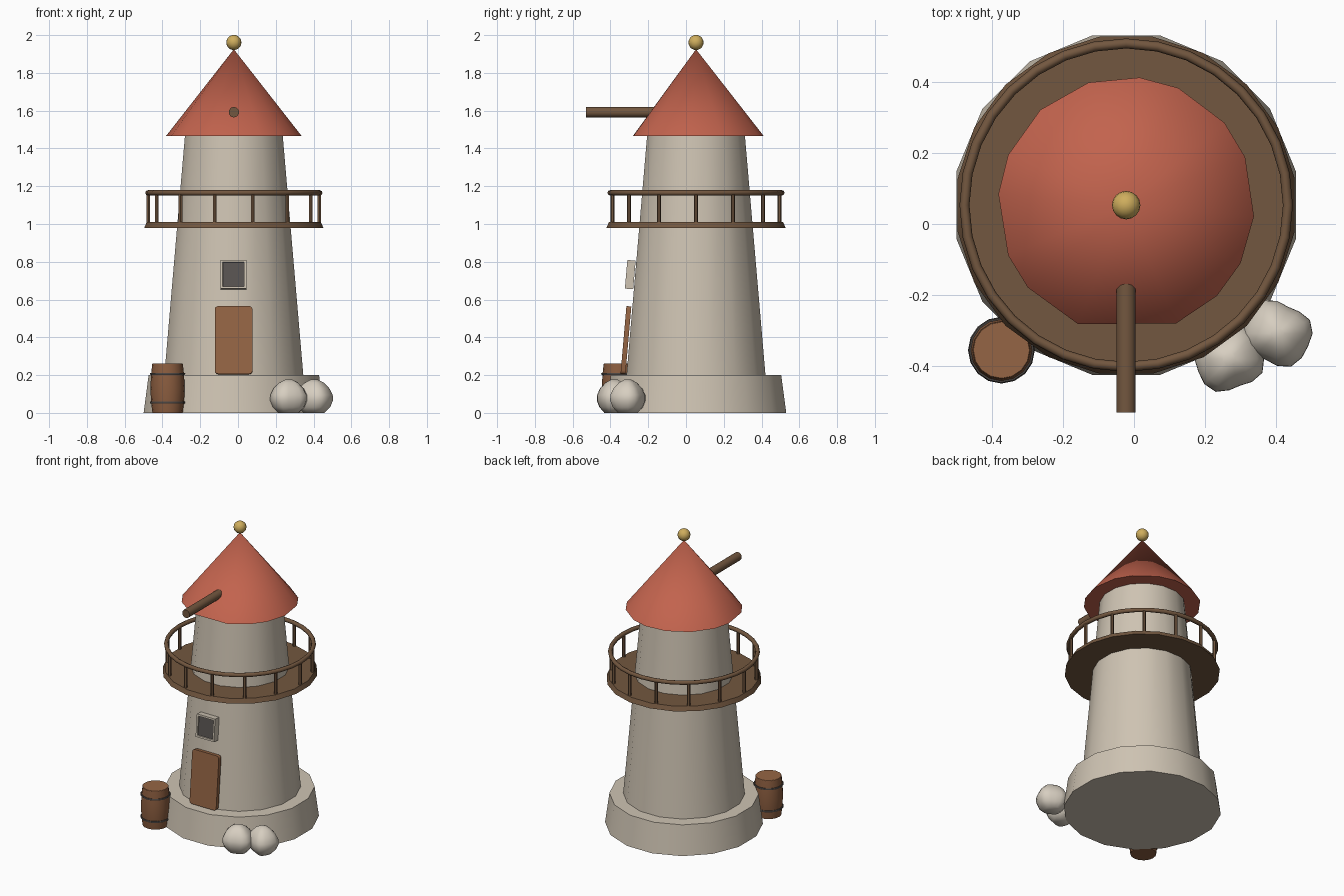
import bpy, bmesh, math
from mathutils import Matrix, Vector

if "Cube" in bpy.data.objects:
    bpy.data.objects.remove(bpy.data.objects["Cube"])

CX, CY = -0.022, 0.053          # tower axis
TAU = 2 * math.pi
LEAN = math.atan(0.11 / 1.265)  # slope of the tower wall


def material(name, r, g, b):
    m = bpy.data.materials.new(name)
    m.diffuse_color = (r, g, b, 1)
    m.use_nodes = True
    m.node_tree.nodes["Principled BSDF"].inputs["Base Color"].default_value = m.diffuse_color
    return m


STONE = material("plaster", 0.62, 0.55, 0.45)
ROOF = material("red roof", 0.54, 0.125, 0.075)
WOOD = material("dark wood", 0.17, 0.095, 0.05)
DOOR = material("door wood", 0.30, 0.13, 0.058)
BARREL = material("barrel wood", 0.26, 0.11, 0.05)
GOLD = material("gold", 0.62, 0.42, 0.11)
ROCK = material("rock", 0.68, 0.62, 0.53)
IRON = material("iron", 0.07, 0.06, 0.055)
GLASS = material("window glass", 0.10, 0.09, 0.085)


def finish(bm, name, mats, smooth=True, angle=35):
    bmesh.ops.recalc_face_normals(bm, faces=bm.faces)
    me = bpy.data.meshes.new(name)
    bm.to_mesh(me)
    bm.free()
    ob = bpy.data.objects.new(name, me)
    bpy.context.collection.objects.link(ob)
    for m in mats:
        me.materials.append(m)
    if smooth:
        bpy.ops.object.select_all(action='DESELECT')
        ob.select_set(True)
        bpy.context.view_layer.objects.active = ob
        bpy.ops.object.shade_smooth_by_angle(angle=math.radians(angle))
    return ob


def lathe(name, profile, angles, x, y, mat, shape=lambda a: 1.0, **kw):
    """Closed solid from (radius, z) rings; radius 0 becomes a point."""
    bm = bmesh.new()
    rings = []
    for r, z in profile:
        if r == 0:
            rings.append([bm.verts.new((x, y, z))])
        else:
            rings.append([bm.verts.new((x + r * shape(a) * math.cos(a),
                                        y + r * shape(a) * math.sin(a), z)) for a in angles])
    n = len(angles)
    for lo, hi in zip(rings, rings[1:]):
        for i in range(n):
            j = (i + 1) % n
            if len(hi) == 1:
                bm.faces.new((lo[i], lo[j], hi[0]))
            else:
                bm.faces.new((lo[i], lo[j], hi[j], hi[i]))
    for ring in (rings[0], rings[-1]):
        if len(ring) > 1:
            bm.faces.new(ring)
    return finish(bm, name, [mat], **kw)


def circle(n, offset=0.0):
    return [(i + offset) * TAU / n for i in range(n)]


def torus(name, major, minor, x, y, z, mat, n=32, m=8):
    bm = bmesh.new()
    rings = [[bm.verts.new((x + (major + minor * math.cos(b)) * math.cos(a),
                            y + (major + minor * math.cos(b)) * math.sin(a),
                            z + minor * math.sin(b))) for b in circle(m)] for a in circle(n)]
    for i in range(n):
        p, q = rings[i], rings[(i + 1) % n]
        for k in range(m):
            bm.faces.new((p[k], q[k], q[(k + 1) % m], p[(k + 1) % m]))
    return finish(bm, name, [mat], angle=60)


def rod(name, a, b, r, mat, n=8):
    a, b = Vector(a), Vector(b)
    d = b - a
    bm = bmesh.new()
    bmesh.ops.create_cone(bm, cap_ends=True, segments=n, radius1=r, radius2=r, depth=d.length,
                          matrix=Matrix.Translation((a + b) / 2)
                          @ d.to_track_quat('Z', 'Y').to_matrix().to_4x4())
    return finish(bm, name, [mat], angle=50)


def leaning_box(bm, size, center):
    """Box leaning back with the tower wall."""
    m = (Matrix.Translation(center) @ Matrix.Rotation(-LEAN, 4, 'X')
         @ Matrix.Diagonal((*size, 1)))
    bmesh.ops.create_cube(bm, size=1, matrix=m)


# Stone foot and tapered tower
lathe("base", [(0.487, 0), (0.460, 0.2)], circle(16, 0.5), CX, CY, STONE)
lathe("tower", [(0.379, 0.15), (0.375, 0.2), (0.264, 1.467)], circle(16, 0.5), CX, CY, STONE)

# Roof with uneven facets round the eaves
eaves = [-112, -67, -45, -27, -5, 22, 40, 66, 84, 107, 132, 157, 175, 203, 220]
lathe("roof", [(0.361, 1.465), (0, 1.925)], [math.radians(a) for a in eaves], CX, CY, ROOF, angle=45)

# Finial ball
bm = bmesh.new()
bmesh.ops.create_uvsphere(bm, u_segments=16, v_segments=10, radius=0.04,
                          matrix=Matrix.Translation((CX, CY, 1.961)))
finish(bm, "finial", [GOLD], angle=60)

# Hoist beam
rod("hoist_beam", (CX, -0.53, 1.592), (CX, -0.10, 1.592), 0.028, WOOD, 10)

# Balcony floor, posts and rail
lathe("balcony_floor", [(0.480, 0.98), (0.467, 1.01)], circle(20, 0.5), CX, CY, WOOD)
for k, a in enumerate(circle(14)):
    px, py = CX + 0.453 * math.cos(a), CY + 0.453 * math.sin(a)
    rod(f"balcony_post_{k + 1}", (px, py, 1.0), (px, py, 1.165), 0.011, WOOD, 6)
torus("balcony_rail", 0.455, 0.014, CX, CY, 1.165, WOOD)

# Door with rounded corners
bm = bmesh.new()
leaning_box(bm, (0.20, 0.026, 0.36), (-0.023, -0.318, 0.385))
corner_edges = [e for e in bm.edges
                if abs((e.verts[0].co - e.verts[1].co).normalized().y) > 0.9]
bmesh.ops.bevel(bm, geom=corner_edges, offset=0.018, segments=3, profile=0.5, affect='EDGES')
finish(bm, "door", [DOOR])

# Window: frame with a recessed pane
bm = bmesh.new()
leaning_box(bm, (0.138, 0.044, 0.152), (-0.024, -0.295, 0.732))
bm.normal_update()
pane = min(bm.faces, key=lambda f: f.normal.y)
bmesh.ops.inset_individual(bm, faces=[pane], thickness=0.017)
bmesh.ops.inset_individual(bm, faces=[pane], thickness=0.001, depth=-0.008)
pane.material_index = 1
finish(bm, "window", [STONE, GLASS], smooth=False)

# Barrel with lid and hoops
BX, BY = -0.373, -0.355
staves = [(0.080, 0), (0.087, 0.055), (0.091, 0.13), (0.087, 0.205), (0.081, 0.26)]
lathe("barrel", staves, circle(16), BX, BY, BARREL)
lathe("barrel_lid", [(0.081, 0.258), (0.079, 0.262)], circle(16), BX, BY, DOOR, smooth=False)
for i, z in enumerate((0.055, 0.207)):
    torus(f"barrel_hoop_{i + 1}", 0.088, 0.006, BX, BY, z, IRON, 16, 6)

# Two rounded boulders with squarish outlines
boulder = [(0.052, 0), (0.080, 0.03), (0.094, 0.065), (0.093, 0.095),
           (0.076, 0.13), (0.048, 0.16), (0.018, 0.176)]
for i, (x, y, turn) in enumerate(((0.268, -0.380, 0.35), (0.403, -0.308, -0.45))):
    lathe(f"rock_{i + 1}", boulder, circle(16), x, y, ROCK, angle=60,
          shape=lambda a, t=turn: 1 - 0.07 * math.cos(4 * (a - t)) + 0.07 * math.cos(2 * (a - t)))
